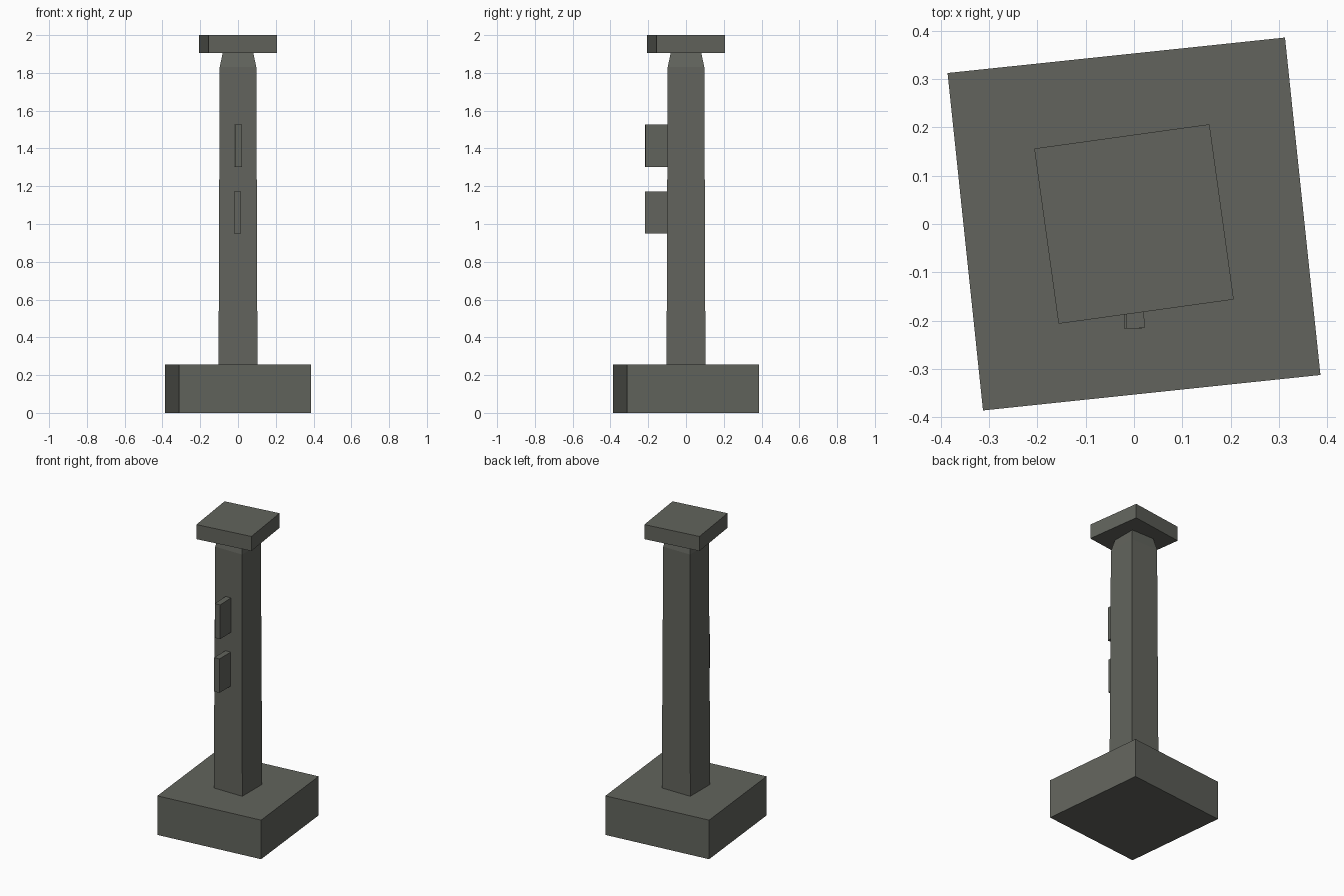
import bpy
import bmesh
from math import radians

cube = bpy.data.objects.get("Cube")
if cube:
    bpy.data.objects.remove(cube, do_unlink=True)

# One grey stone colour for everything
stone = bpy.data.materials.new("grey_stone")
stone.use_nodes = True
colour = (0.122, 0.127, 0.109, 1)
stone.diffuse_color = colour
stone.node_tree.nodes["Principled BSDF"].inputs["Base Color"].default_value = colour


def square_stack(name, rings, turn=0, location=(0, 0, 0)):
    """Closed solid from (half width, half depth, z) rectangles."""
    bm = bmesh.new()
    loops = [[bm.verts.new((sx * w, sy * d, z))
              for sx, sy in ((-1, -1), (1, -1), (1, 1), (-1, 1))]
             for w, d, z in rings]
    for low, high in zip(loops, loops[1:]):
        for i in range(4):
            j = (i + 1) % 4
            bm.faces.new((low[i], low[j], high[j], high[i]))
    bm.faces.new(loops[0][::-1])
    bm.faces.new(loops[-1])
    mesh = bpy.data.meshes.new(name)
    bm.to_mesh(mesh)
    bm.free()
    mesh.materials.append(stone)
    obj = bpy.data.objects.new(name, mesh)
    obj.location = location
    obj.rotation_euler.z = radians(turn)
    bpy.context.collection.objects.link(obj)
    return obj


# Heavy plinth and thin capstone, each slightly turned
square_stack("plinth", [(0.351, 0.351, 0), (0.351, 0.351, 0.255)], 6)
square_stack("capstone", [(0.183, 0.183, 1.905), (0.183, 0.183, 2)], 7.9)

# Gently tapering shaft with a narrowed neck
square_stack("shaft", [(w, w, z) for w, z in
                       ((0.103, 0.255), (0.097, 1.83), (0.081, 1.905))])

# Two upright tabs projecting from the front of the shaft
for name, x, z, height, turn in (("lower_tab", -0.002, 0.95, 0.222, 0),
                                 ("upper_tab", 0.001, 1.302, 0.224, 2.2)):
    square_stack(name, [(0.0185, 0.065, 0), (0.0185, 0.065, height)],
                 turn, (x, -0.151, z))
